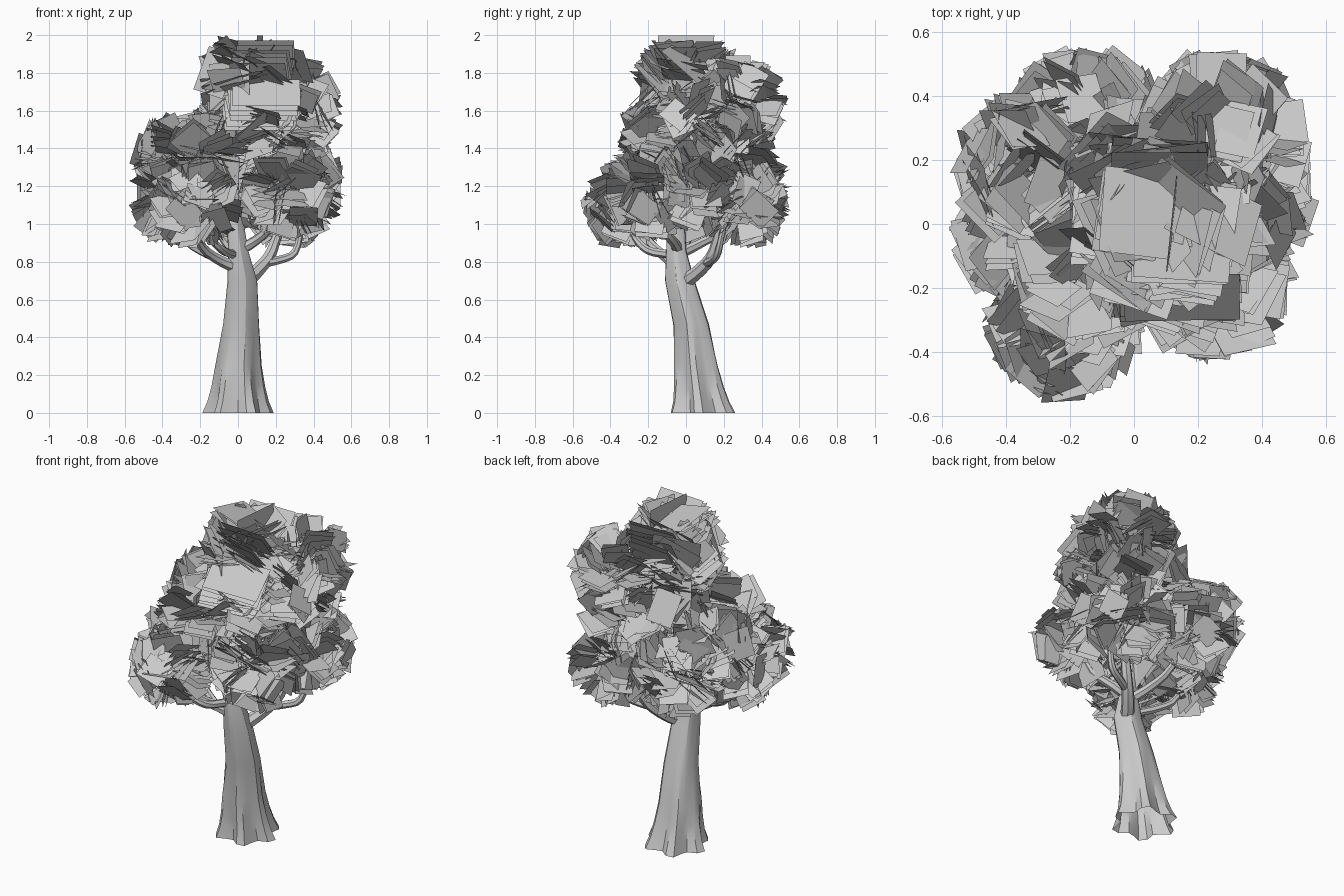
import bpy, bmesh, math, random
from mathutils import Vector, Matrix

random.seed(5)


def spline(pts, steps):
    """Catmull-Rom through (x, y, z, radius) points."""
    p = [Vector(q) for q in pts]
    p = [2 * p[0] - p[1]] + p + [2 * p[-1] - p[-2]]
    out = []
    for i in range(1, len(p) - 2):
        a, b, c, d = p[i - 1:i + 3]
        for s in range(steps):
            t = s / steps
            out.append(0.5 * (2 * b + (c - a) * t + (2 * a - 5 * b + 4 * c - d) * t * t
                              + (3 * b - a - 3 * c + d) * t ** 3))
    return out + [p[-2]]


def finish(name, bm):
    me = bpy.data.meshes.new(name)
    bm.to_mesh(me)
    bm.free()
    ob = bpy.data.objects.new(name, me)
    bpy.context.collection.objects.link(ob)
    return ob


def tube(name, pts, sides=7, steps=3, upright=False, flute=None):
    """Loft rings along a path; flute(z, angle) scales the radius."""
    path = spline(pts, steps)
    bm = bmesh.new()
    rings = []
    for i, q in enumerate(path):
        c = q.to_3d()
        t = (path[min(i + 1, len(path) - 1)] - path[max(i - 1, 0)]).to_3d()
        rot = Matrix() if upright else Vector((0, 0, 1)).rotation_difference(t).to_matrix().to_4x4()
        ring = []
        for k in range(sides):
            a = 2 * math.pi * k / sides
            r = q[3] * (flute(c.z, a) if flute else 1)
            ring.append(bm.verts.new(c + rot @ Vector((r * math.cos(a), r * math.sin(a), 0))))
        rings.append(ring)
    for lo, hi in zip(rings, rings[1:]):
        for k in range(sides):
            j = (k + 1) % sides
            bm.faces.new((lo[k], lo[j], hi[j], hi[k]))
    bm.faces.new(rings[-1])
    ob = finish(name, bm)
    bpy.ops.object.select_all(action='DESELECT')
    bpy.context.view_layer.objects.active = ob
    ob.select_set(True)
    bpy.ops.object.shade_smooth_by_angle(angle=math.radians(28))
    return ob


# Trunk with root flutes that fade upward
def roots(z, a):
    low = max(0, 1 - z / 0.4)
    return 1 + 0.17 * low * (math.cos(6 * a + 0.5) - 0.75) + 0.06 * math.cos(5 * a + 1) * min(1, z / 0.4)


tube("trunk", [(0, 0.09, 0, 0.185), (0, 0.082, 0.06, 0.16), (0, 0.07, 0.14, 0.14), (0, 0.055, 0.25, 0.122),
               (0.015, 0.03, 0.47, 0.093), (0.022, -0.03, 0.7, 0.077), (0, -0.05, 0.86, 0.052),
               (-0.02, -0.05, 1.05, 0.042), (0.02, -0.02, 1.35, 0.034), (0.06, 0, 1.7, 0.015)],
     sides=24, steps=1, upright=True, flute=roots)

# Branches (x, y, z, radius)
branches = [
    [(0.04, -0.01, 0.69, 0.04), (0.11, 0.08, 0.76, 0.036), (0.18, 0.15, 0.86, 0.03), (0.24, 0.2, 1.1, 0.02), (0.27, 0.25, 1.55, 0.012)],
    [(0.13, 0.1, 0.79, 0.024), (0.22, 0.14, 0.81, 0.022), (0.3, 0.17, 0.85, 0.02), (0.33, 0.2, 0.98, 0.014), (0.3, 0.26, 1.12, 0.01)],
    [(-0.01, -0.05, 0.77, 0.034), (-0.1, -0.09, 0.81, 0.028), (-0.19, -0.17, 0.88, 0.024), (-0.23, -0.27, 1.0, 0.017), (-0.23, -0.31, 1.12, 0.01)],
    [(-0.09, -0.08, 0.81, 0.022), (-0.2, -0.03, 0.86, 0.022), (-0.29, 0.02, 0.94, 0.018), (-0.35, 0.06, 1.2, 0.01)],
    [(0, -0.04, 0.86, 0.032), (0.09, -0.07, 0.91, 0.027), (0.18, -0.14, 1.0, 0.02), (0.24, -0.2, 1.2, 0.01)],
    [(0, -0.04, 0.84, 0.03), (-0.06, 0.08, 0.9, 0.025), (-0.1, 0.2, 0.98, 0.02), (-0.15, 0.31, 1.2, 0.01)],
    [(-0.03, -0.09, 0.84, 0.024), (-0.08, -0.2, 0.86, 0.022), (-0.15, -0.27, 0.93, 0.018), (-0.2, -0.32, 1.05, 0.01)],
    [(0, -0.04, 1.0, 0.03), (0.12, 0, 1.06, 0.024), (0.25, 0.04, 1.15, 0.018), (0.33, 0.05, 1.25, 0.01)],
]
for i, pts in enumerate(branches):
    tube("branch_%d" % (i + 1), pts)


# Foliage: clusters of flat leaf cards
def card(bm, c, n, up, w, h):
    n = n.normalized()
    u = up.cross(n)
    if u.length < 0.05:
        u = n.orthogonal()
    u.normalize()
    v = n.cross(u)
    co = [c + u * w * a + v * h * b for a, b in ((-1, -1), (1, -1), (1, 1), (-1, 1))]
    if any(abs(p.x) > 0.58 or abs(p.y) > 0.56 or not 0.87 < p.z < 2.0 for p in co):
        return
    bm.faces.new([bm.verts.new(p) for p in co])


def rand_dir():
    return Vector([random.gauss(0, 1) for _ in range(3)]).normalized()


# centre, radius, card half size, number of card groups
clusters = [
    ((0.07, 0.0, 1.75), 0.27, 0.12, 34),
    ((0.27, 0.27, 1.63), 0.26, 0.075, 40),
    ((0.3, 0.06, 1.55), 0.23, 0.075, 28),
    ((0.33, 0.08, 1.2), 0.24, 0.08, 34),
    ((0.25, -0.18, 1.18), 0.25, 0.08, 38),
    ((-0.23, -0.31, 1.1), 0.24, 0.075, 42),
    ((-0.34, 0.0, 1.14), 0.24, 0.075, 36),
    ((-0.32, 0.17, 1.35), 0.24, 0.08, 38),
    ((-0.15, 0.31, 1.17), 0.25, 0.075, 40),
    ((0.27, 0.31, 1.11), 0.24, 0.075, 38),
    ((0.25, 0.25, 1.38), 0.23, 0.08, 22),
    ((0.0, 0.02, 1.22), 0.27, 0.12, 26),
    ((0.03, 0.14, 1.48), 0.27, 0.11, 22),
    ((-0.13, -0.13, 1.36), 0.24, 0.08, 28),
    ((0.15, -0.12, 1.48), 0.22, 0.09, 22),
]
for i, (c, rad, size, groups) in enumerate(clusters):
    bm = bmesh.new()
    for g in range(groups):
        # evenly spread directions; most cards radiate from the cluster centre
        z = 1 - 2 * (g + 0.5) / groups
        a = 2.4 * g + i
        d = Vector((math.cos(a) * math.sqrt(1 - z * z), math.sin(a) * math.sqrt(1 - z * z), z))
        d = (d + rand_dir() * 0.15).normalized()
        flat = random.random() < 0.22
        side = Vector((0, 0, 1)).cross(d).normalized()
        side = Matrix.Rotation(random.gauss(0, 0.6), 3, d) @ side
        n = d + rand_dir() * 0.5 if flat else d.cross(side)
        if n.z < 0:
            n = -n
        step = d.cross(side) * 0.022
        for k in range(3):
            s = size * random.uniform(0.85, 1.15)
            h = s * random.uniform(0.75, 1)
            dist = rad * random.uniform(0.65, 0.85) if flat else max(rad * random.uniform(0.92, 1.04) - h, 0.05)
            pos = Vector(c) + d * dist + step * (k - 1) + rand_dir() * 0.012
            card(bm, pos, n + rand_dir() * 0.15, d + rand_dir() * 0.12, s, h)
    finish("leaf_cluster_%d" % (i + 1), bm)

# Crown: stacked shingles of large cards radiating from its centre
bm = bmesh.new()
up = Vector((0, 0, 1))
for k in range(6):
    j = rand_dir() * 0.1
    card(bm, Vector((0.11 + 0.008 * k, -0.17 + 0.01 * k, 1.79 + 0.022 * k)), Vector((0.1, 0.75, 0.65)) + j, up, 0.15, 0.09)
    card(bm, Vector((0.1 + 0.01 * k, -0.2 - 0.006 * k, 1.56 + 0.027 * k)), Vector((0.06, -0.65, 0.75)) + j, up, 0.18, 0.1)
    card(bm, Vector((0.08, 0.17 + 0.01 * k, 1.87 - 0.022 * k)), Vector((0, -0.8, 0.55)) + j, up, 0.15, 0.09)
card(bm, Vector((0.12, 0.0, 1.919)), Vector((0.95, -0.1, 0.05)), up, 0.15, 0.08)
finish("crown_leaves", bm)
